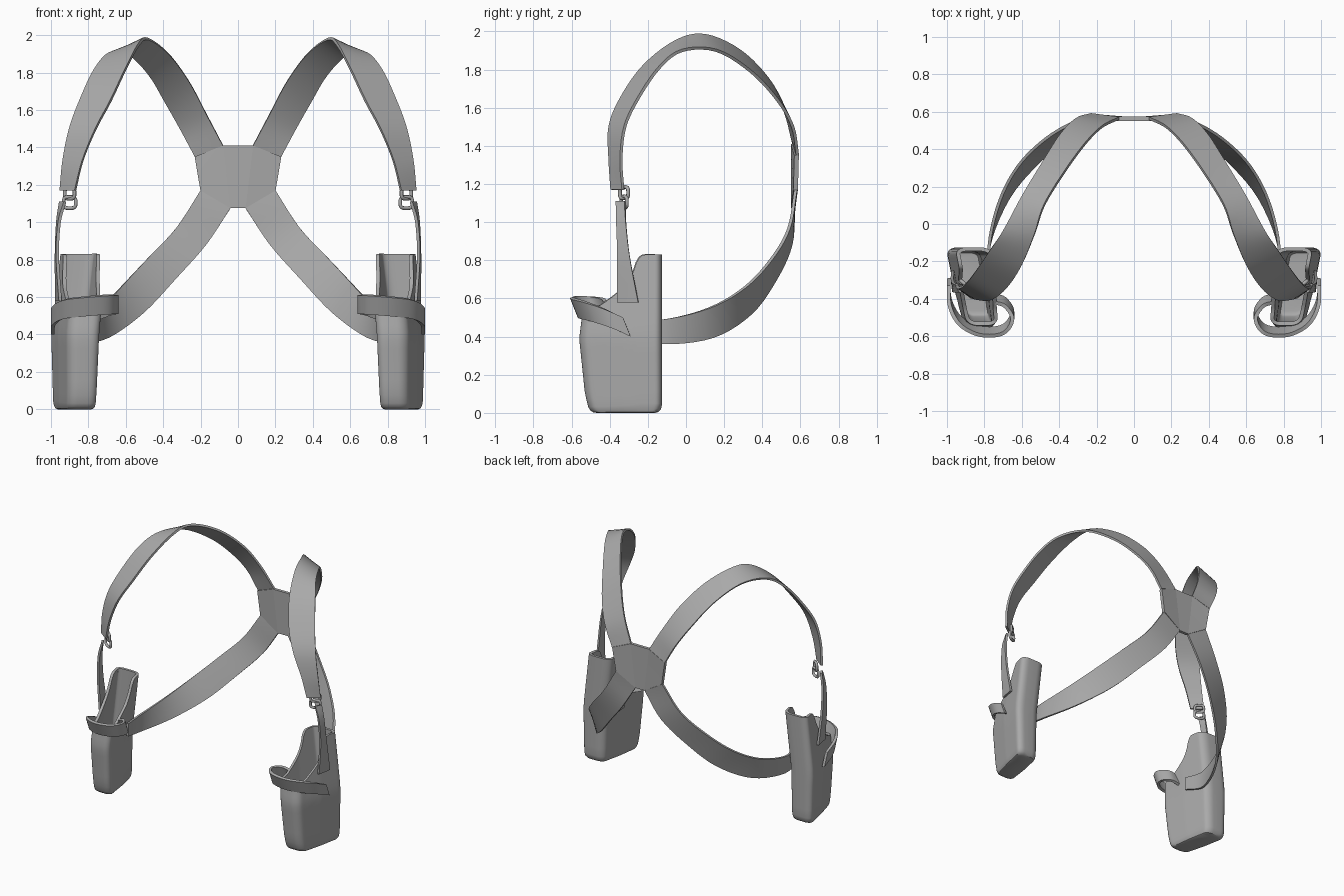
import bpy, bmesh, math
from mathutils import Vector

cube = bpy.data.objects.get("Cube")
if cube:
    bpy.data.objects.remove(cube, do_unlink=True)

grey = bpy.data.materials.new("plain_grey")
grey.use_nodes = True
grey.diffuse_color = (0.4, 0.4, 0.4, 1)
grey.node_tree.nodes["Principled BSDF"].inputs["Base Color"].default_value = (0.4, 0.4, 0.4, 1)


def finish(name, bm, thickness=0, offset=0, mirror=True, angle=35):
    """Turn a bmesh into a shaded object, optionally thickened and mirrored."""
    bmesh.ops.recalc_face_normals(bm, faces=bm.faces)
    mesh = bpy.data.meshes.new(name)
    bm.to_mesh(mesh)
    bm.free()
    mesh.materials.append(grey)
    obj = bpy.data.objects.new(name, mesh)
    bpy.context.collection.objects.link(obj)
    if thickness:
        mod = obj.modifiers.new("thickness", 'SOLIDIFY')
        mod.thickness, mod.offset = thickness, offset
    if mirror:
        obj.modifiers.new("mirror", 'MIRROR').use_mirror_merge = False
    bpy.ops.object.select_all(action='DESELECT')
    obj.select_set(True)
    bpy.context.view_layer.objects.active = obj
    bpy.ops.object.convert(target='MESH')
    bpy.ops.object.shade_smooth_by_angle(angle=math.radians(angle))
    return obj


def spline(points, steps=5):
    """Smooth curve through the points."""
    p = [Vector(q) for q in points]
    p = [2 * p[0] - p[1]] + p + [2 * p[-1] - p[-2]]
    out = []
    for a, b, c, d in zip(p, p[1:], p[2:], p[3:]):
        for i in range(steps):
            t = i / steps
            out.append(b + (c - a) * t / 2 + (a - b * 2.5 + c * 2 - d / 2) * t * t
                       + ((b - c) * 3 + d - a) * t ** 3 / 2)
    return out + [p[-2]]


def strap(name, edge_a, edge_b, thickness=0.016):
    """Ribbon stretched between two edge curves."""
    bm = bmesh.new()
    rows = [[bm.verts.new(a.lerp(b, k / 2)) for k in range(3)]
            for a, b in zip(spline(edge_a), spline(edge_b))]
    for r, s in zip(rows, rows[1:]):
        for k in range(2):
            bm.faces.new((r[k], r[k + 1], s[k + 1], s[k]))
    return finish(name, bm, thickness)


def lerp_table(table, x):
    """Piecewise linear lookup."""
    for (x0, y0), (x1, y1) in zip(table, table[1:]):
        if x <= x1:
            return y0 + (y1 - y0) * max(0, (x - x0) / (x1 - x0))
    return table[-1][1]


# Shoulder straps: neck edge and outer edge, from the back plate to the front link
strap("shoulder_straps",
      [(.08, .565, 1.41), (.17, .52, 1.58), (.26, .43, 1.75), (.37, .28, 1.9),
       (.48, .1, 1.98), (.53, -.05, 1.95), (.6, -.22, 1.82), (.68, -.34, 1.65),
       (.76, -.4, 1.5), (.83, -.4, 1.33), (.87, -.39, 1.17)],
      [(.23, .585, 1.35), (.31, .56, 1.5), (.39, .48, 1.64), (.48, .34, 1.79),
       (.59, .16, 1.9), (.69, -.02, 1.9), (.77, -.14, 1.81), (.845, -.25, 1.65),
       (.9, -.32, 1.5), (.935, -.34, 1.33), (.95, -.33, 1.17)])

# Lower straps: from the back plate to the inner face of each holster
strap("lower_straps",
      [(.2, .575, 1.17), (.33, .54, .97), (.48, .45, .81), (.62, .31, .66),
       (.72, .12, .55), (.775, -.12, .49), (.75, -.3, .5)],
      [(.04, .565, 1.075), (.17, .55, .88), (.33, .47, .7), (.5, .34, .52),
       (.67, .14, .395), (.775, -.12, .36), (.75, -.3, .4)])

# Hanging tabs: from the link down to the outer face of each holster
strap("hanging_tabs",
      [(.925, -.365, 1.11), (.955, -.365, 1), (.965, -.36, .82), (.95, -.36, .58)],
      [(.95, -.32, 1.11), (.965, -.315, 1), (.972, -.295, .82), (.97, -.25, .58)])

# Retaining bands: tilted loop round the front of each holster
band = [(.99, -.31, .45), (.985, -.42, .5), (.93, -.52, .535), (.82, -.575, .55),
        (.7, -.565, .56), (.65, -.49, .56), (.69, -.42, .55), (.75, -.4, .53)]
strap("retaining_bands", [(x, y - .02, z + .05) for x, y, z in band],
      [(x, y + .02, z - .05) for x, y, z in band], .02)

# Back plate: flat eight-sided panel with a slightly folded middle
bm = bmesh.new()
half = [(.08, .562, 1.41), (.23, .58, 1.35), (.2, .575, 1.17), (.04, .562, 1.075)]
right = [bm.verts.new(p) for p in half]
left = [bm.verts.new((-x, y, z)) for x, y, z in half]
bm.faces.new((left[0], right[0], right[3], left[3]))
for s in (right, left):
    bm.faces.new((s[0], s[1], s[2]))
    bm.faces.new((s[0], s[2], s[3]))
finish("back_plate", bm, .024, 0, mirror=False, angle=5)

# Links: two interlocked rounded wire loops on each side
bm = bmesh.new()
for height, turn, reach in ((1.155, 40, .034), (1.105, 25, .036)):
    across = Vector((math.cos(math.radians(turn)), math.sin(math.radians(turn)), 0))
    normal = across.cross(Vector((0, 0, 1)))
    rings = []
    for i in range(24):
        a = math.tau * i / 24
        c, s = math.cos(a), math.sin(a)
        out = across * c + Vector((0, 0, s))
        body = (across * math.copysign(abs(c) ** .6, c) * reach
                + Vector((0, 0, math.copysign(abs(s) ** .6, s) * .03)))
        centre = Vector((.9, -.325, height)) + body
        rings.append([bm.verts.new(centre + .01 * (out * math.cos(b) + normal * math.sin(b)))
                      for b in (math.tau * k / 8 for k in range(8))])
    for i in range(24):
        r, s = rings[i], rings[(i + 1) % 24]
        for k in range(8):
            bm.faces.new((r[k], r[k - 1], s[k - 1], s[k]))
finish("links", bm, angle=60)

# Holsters: hollow rounded pouch with a high back wall and a swooping mouth
mouth = [(-.56, .53), (-.46, .56), (-.39, .61), (-.33, .66), (-.29, .72), (-.26, .81), (-.23, .83)]
front = [(0, -.505), (.1, -.53), (.39, -.56), (.55, -.54), (.83, -.52)]
arc = [math.radians(90 * i / 6) for i in range(7)]
corner_u, corner_v = .2, .62
outline = [(-1 + corner_u * (1 - math.cos(a)), 1 - corner_v * (1 - math.sin(a))) for a in arc]
outline += [(-.8 + 1.6 * i / 20, 1) for i in range(1, 20)]
outline += [(-u, v) for u, v in reversed(outline[:7])]
outline += [(u, -v) for u, v in reversed(outline)]

bm = bmesh.new()
rows = []
levels = [(0, .8), (.006, .9), (.025, .97), (.06, 1)] + [(.06 + .94 * i / 12, 1) for i in range(1, 13)]
for t, size in levels:
    row = []
    for u, v in outline:
        back = -.125
        y_guess = -.335 + u * .21
        z = t * lerp_table(mouth, y_guess)
        nose = lerp_table(front, z)
        y = (back + nose) / 2 + u * size * (back - nose) / 2
        thick = (.087 + .012 * min(1, z / .4)) * (1 - .15 * max(0, -u))
        lean = .867 - .05 * max(0, z - .4) / .43
        row.append(bm.verts.new((lean + .2 * (y + .33) + v * size * thick, y, z)))
    rows.append(row)
for r, s in zip(rows, rows[1:]):
    for k in range(len(r)):
        bm.faces.new((r[k], r[k - 1], s[k - 1], s[k]))
bm.faces.new(rows[0])
finish("holsters", bm, .02, -1)
